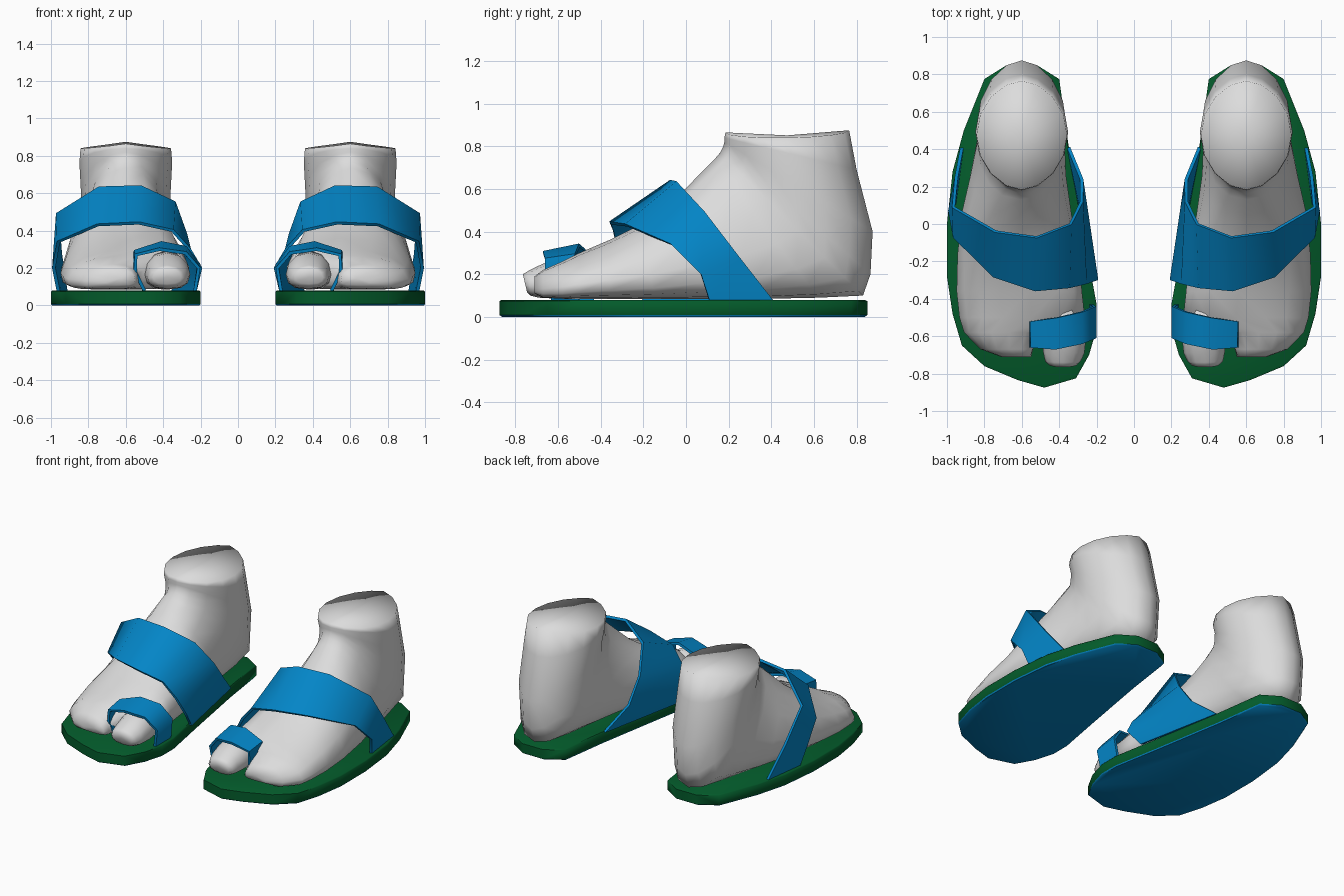
import bpy, bmesh, math

if "Cube" in bpy.data.objects:
    bpy.data.objects.remove(bpy.data.objects["Cube"])


def material(name, rgb):
    m = bpy.data.materials.new(name)
    m.diffuse_color = (*rgb, 1)
    m.use_nodes = True
    m.node_tree.nodes["Principled BSDF"].inputs["Base Color"].default_value = m.diffuse_color
    return m


SKIN = material("pale_grey", (0.72, 0.72, 0.72))
BLUE = material("strap_blue", (0.001, 0.235, 0.57))
GREEN = material("sole_green", (0.001, 0.105, 0.024))


def finish(name, bm, mats, thickness=0, angle=40):
    """Make the object, shade it and mirror it to the other foot."""
    bmesh.ops.recalc_face_normals(bm, faces=bm.faces)
    me = bpy.data.meshes.new(name)
    bm.to_mesh(me)
    bm.free()
    for m in mats:
        me.materials.append(m)
    ob = bpy.data.objects.new(name, me)
    bpy.context.collection.objects.link(ob)
    bpy.ops.object.select_all(action='DESELECT')
    ob.select_set(True)
    bpy.context.view_layer.objects.active = ob
    if thickness:
        s = ob.modifiers.new("thickness", 'SOLIDIFY')
        s.thickness = thickness
        s.offset = 0
        bpy.ops.object.modifier_apply(modifier=s.name)
    bpy.ops.object.shade_smooth_by_angle(angle=math.radians(angle))
    mir = ob.modifiers.new("other_foot", 'MIRROR')
    mir.use_mirror_merge = False
    return ob


def bridge(bm, rings, closed):
    n = len(rings[0])
    for a, b in zip(rings, rings[1:]):
        for i in range(n if closed else n - 1):
            j = (i + 1) % n
            bm.faces.new((a[i], a[j], b[j], b[i]))


def power(v, e):
    return math.copysign(abs(v) ** e, v)


def cap(bm, ring, drop=0):
    """Close a ring with a fan of triangles."""
    co = sum((v.co for v in ring[1:]), ring[0].co.copy()) / len(ring)
    co.z -= drop
    mid = bm.verts.new(co)
    for a, b in zip(ring, ring[1:] + ring[:1]):
        bm.faces.new((a, b, mid))


def loft(name, sections, n=16, saddle=0):
    """Skin tilted sections: top y,z, bottom y,z, centre x, half width, roundness, lean."""
    bm = bmesh.new()
    rings = []
    for py, pz, qy, qz, cx, w, k, lean in sections:
        ring = []
        for i in range(n):
            a = 2 * math.pi * i / n
            c, s = math.cos(a), math.sin(a)
            if s > 0:
                fx, ft = power(c, 0.8), 0.32 + 0.68 * s
            else:
                fx, ft = power(c, 0.5), 0.32 + 0.32 * power(s, 0.6)
            x = fx * (1 - k) + power(c, 1.12) * k
            t = ft * (1 - k) + (1 + s) / 2 * k
            ring.append(bm.verts.new((cx + w * x - lean * max(0, t - 0.3),
                                      qy + (py - qy) * t, qz + (pz - qz) * t)))
        rings.append(ring)
    # The last ring dips at its sides
    for i, v in enumerate(rings[-1]):
        v.co.z -= saddle * abs(math.cos(2 * math.pi * i / n))
    bridge(bm, rings, True)
    cap(bm, rings[0])
    cap(bm, rings[-1])
    return finish(name, bm, [SKIN], angle=120)


def band(name, stations):
    """Strap strip between a front edge and a back edge."""
    bm = bmesh.new()
    rows = []
    for front, back in stations:
        rows.append([bm.verts.new(front), bm.verts.new(back)])
    bridge(bm, rows, False)
    return finish(name, bm, [BLUE], 0.018, 65)


# Sole: extruded outline with a blue underside
outline = [(.52, .85), (.40, .775), (.35, .42), (.26, -.1), (.20, -.43), (.20, -.56),
           (.24, -.70), (.31, -.825), (.48, -.875), (.62, -.835), (.80, -.76), (.92, -.65),
           (.97, -.48), (1.0, -.28), (1.0, 0), (.97, .28), (.91, .5), (.80, .775), (.68, .85)]
bm = bmesh.new()
levels = []
for z, f in ((0, .985), (.008, 1), (.074, 1), (.08, .985)):
    levels.append([bm.verts.new((.6 + (x - .6) * f, y * f, z)) for x, y in outline])
bridge(bm, levels, True)
bm.faces.new(levels[0])
bm.faces.new(levels[-1])
for f in bm.faces:
    f.material_index = 1 if f.calc_center_median().z < .006 else 0
finish("sole", bm, [GREEN, BLUE], angle=50)

# Foot: swept from the small toes, over the instep and up to the ankle
loft("foot", [
    (-.71, .19, -.71, .11, .63, .08, 0, 0),
    (-.67, .22, -.67, .09, .68, .14, 0, .02),
    (-.58, .26, -.58, .085, .71, .20, 0, .06),
    (-.50, .30, -.50, .085, .60, .335, 0, .08),
    (-.36, .36, -.36, .085, .615, .335, 0, .08),
    (-.20, .44, -.15, .085, .62, .325, 0, .06),
    (-.05, .55, .10, .085, .63, .295, .1, .04),
    (.05, .655, .38, .085, .62, .255, .2, .02),
    (.13, .735, .62, .09, .605, .235, .4, 0),
    (.16, .77, .83, .10, .60, .232, .75, 0),
    (.175, .80, .865, .20, .60, .235, 1, 0),
    (.18, .82, .875, .40, .60, .24, 1, 0),
    (.18, .84, .80, .69, .60, .248, 1, 0),
    (.185, .865, .765, .875, .60, .242, 1, 0)], saddle=.03)

# Big toe
loft("big_toe", [
    (-.42, .30, -.42, .085, .40, .12, .5, 0),
    (-.60, .28, -.60, .085, .375, .12, .5, 0),
    (-.69, .24, -.69, .09, .375, .11, .5, 0),
    (-.74, .215, -.73, .10, .38, .095, .5, 0),
    (-.765, .20, -.745, .115, .38, .075, .5, 0)], n=12)

# Wide strap over the instep
band("instep_strap", [
    ((.96, .11, .075), (.92, .41, .075)),
    ((.985, .07, .20), (.95, .25, .28)),
    ((.96, -.07, .34), (.965, .09, .49)),
    ((.75, -.28, .43), (.74, -.04, .63)),
    ((.53, -.355, .44), (.52, -.07, .635)),
    ((.35, -.34, .40), (.34, 0, .55)),
    ((.26, -.32, .30), (.28, .12, .38)),
    ((.20, -.30, .20), (.28, .24, .22)),
    ((.23, -.20, .075), (.35, .41, .075))])

# Loop around the big toe
band("toe_strap", [
    ((.23, -.60, .075), (.23, -.43, .075)),
    ((.21, -.61, .20), (.21, -.44, .22)),
    ((.28, -.64, .28), (.28, -.47, .31)),
    ((.42, -.67, .30), (.41, -.50, .335)),
    ((.545, -.66, .27), (.55, -.52, .29)),
    ((.55, -.66, .18), (.56, -.52, .19)),
    ((.50, -.63, .078), (.50, -.50, .078))])
